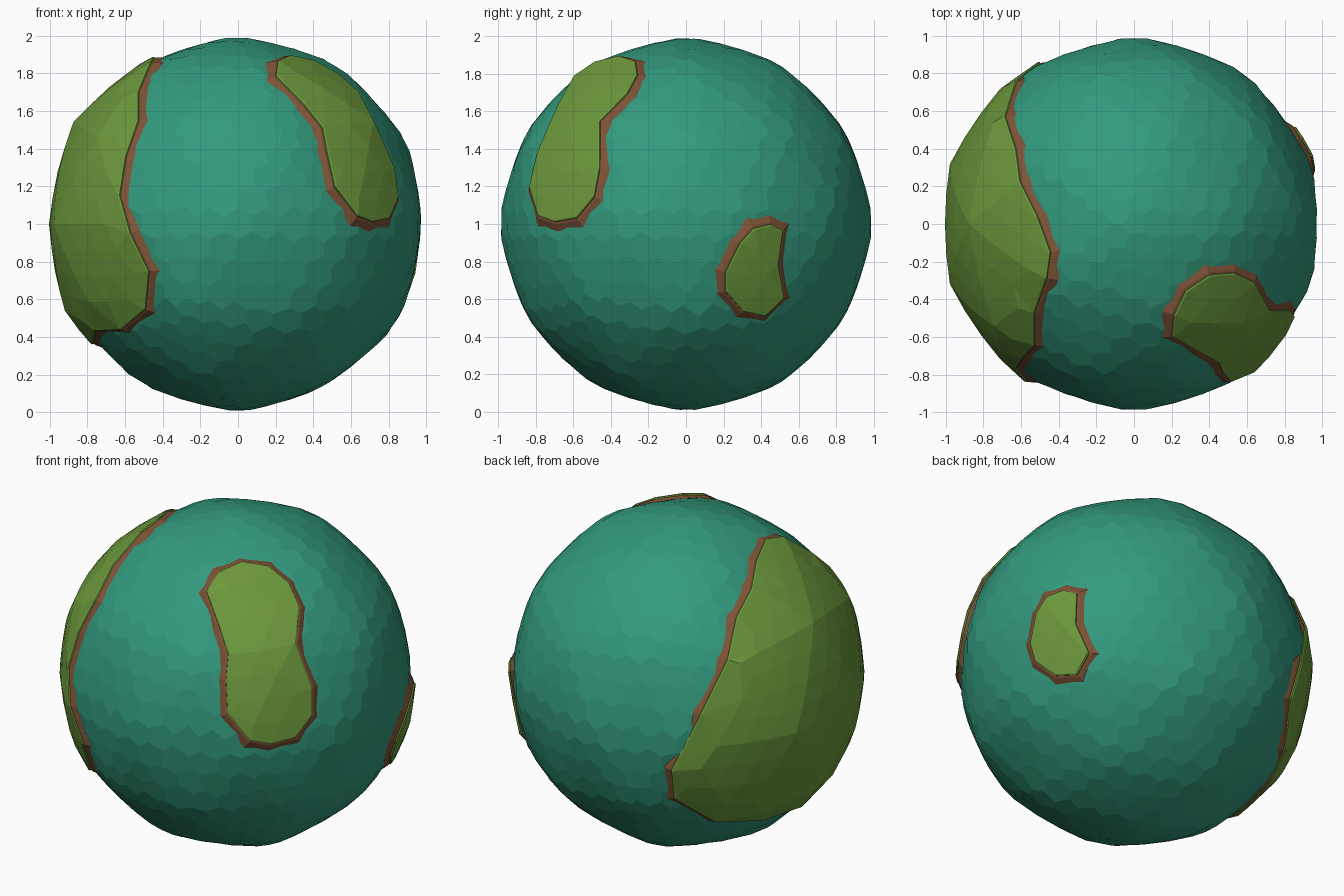
import bpy, bmesh, math, random
from mathutils import Vector, geometry
from mathutils.bvhtree import BVHTree

if "Cube" in bpy.data.objects:
    bpy.data.objects.remove(bpy.data.objects["Cube"])

random.seed(4)
CENTRE = Vector((0, 0, 1))


def material(name, rgb):
    m = bpy.data.materials.new(name)
    m.diffuse_color = (*rgb, 1)
    m.use_nodes = True
    m.node_tree.nodes["Principled BSDF"].inputs["Base Color"].default_value = m.diffuse_color
    return m


WATER = material("water", (0.032, 0.32, 0.205))
GRASS = material("grass", (0.15, 0.315, 0.045))
EARTH = material("earth", (0.21, 0.085, 0.037))


def make(name, verts, faces, mat):
    """Flat shaded object, faces turned away from the globe centre."""
    fixed = []
    for f in faces:
        a, b, c = (verts[i] for i in f[:3])
        n = (b - a).cross(c - a)
        fixed.append(list(f) if n.dot(a + b + c) > 0 else list(f)[::-1])
    me = bpy.data.meshes.new(name)
    me.from_pydata([v + CENTRE for v in verts], [], fixed)
    me.materials.append(mat)
    ob = bpy.data.objects.new(name, me)
    bpy.context.collection.objects.link(ob)
    return ob


# Base shape: a coarse icosphere, half rounded towards a true sphere
coarse = bmesh.new()
bmesh.ops.create_icosphere(coarse, subdivisions=2, radius=1)
tree = BVHTree.FromBMesh(coarse)


def surface(d, lift=0.0):
    d = d.normalized()
    hit = tree.ray_cast(Vector((0, 0, 0)), d)
    r = hit[3] if hit[3] else 0.97
    return d * (0.5 * r + 0.5 + lift)


# Ocean: six-sided facets, one around each vertex of a fine icosphere
fine = bmesh.new()
bmesh.ops.create_icosphere(fine, subdivisions=4, radius=1)
points = [v.co.normalized() for v in fine.verts]
fine.faces.ensure_lookup_table()
fine.faces.index_update()
corners = []
for f in fine.faces:
    jitter = Vector([random.uniform(-0.014, 0.014) for _ in range(3)])
    corners.append(surface(f.calc_center_median() + jitter))
cells = []
for v in fine.verts:
    n = v.co.normalized()
    t = n.orthogonal().normalized()
    b = n.cross(t)
    cells.append([f.index for f in sorted(
        v.link_faces, key=lambda f: math.atan2(f.calc_center_median().dot(b),
                                               f.calc_center_median().dot(t)))])
make("ocean", corners, cells, WATER)


def continent(name, side, outline):
    """outline holds (y, z) points on the unit sphere; side is the sign of x."""
    dirs = [Vector((side * math.sqrt(max(0, 1 - y * y - z * z)), y, z)) for y, z in outline]
    mid = sum(dirs, Vector()).normalized()
    t = mid.orthogonal().normalized()
    b = mid.cross(t)

    def flat(d):
        k = math.acos(max(-1, min(1, d.dot(mid))))
        p = Vector((d.dot(t), d.dot(b)))
        return p.normalized() * k if p.length > 1e-6 else Vector((0, 0))

    def curved(p, lift):
        k = p.length
        q = p.normalized() if k > 1e-6 else Vector((1, 0))
        return surface(mid * math.cos(k) + (t * q.x + b * q.y) * math.sin(k), lift)

    loop = [flat(d) for d in dirs]
    n = len(loop)
    area = sum(loop[i - 1].x * loop[i].y - loop[i].x * loop[i - 1].y for i in range(n))
    if area < 0:
        loop.reverse()

    def ring(off, lift):
        out = []
        for i in range(n):
            e1 = (loop[i] - loop[i - 1]).normalized()
            e2 = (loop[(i + 1) % n] - loop[i]).normalized()
            m = (Vector((e1.y, -e1.x)) + Vector((e2.y, -e2.x))).normalized()
            w = off / max(0.6, m.dot(Vector((e1.y, -e1.x))))
            out.append(curved(loop[i] + m * w, lift))
        return out

    def clear(p):
        for i in range(n):
            q, k = geometry.intersect_point_line(p, loop[i - 1], loop[i])
            if (p - q.to_2d() if k > 0 and k < 1 else p - loop[i]).length < 0.05:
                return False
        return True

    def strip(a, c):
        return [(a + i, a + (i + 1) % n, c + (i + 1) % n, c + i) for i in range(n)]

    # grassy plateau with a small bevelled lip
    inner = [p for p in (flat(d) for d in points if d.dot(mid) > 0.1) if clear(p)]
    res = geometry.delaunay_2d_cdt(loop + inner, [(i, (i + 1) % n) for i in range(n)], [], 1, 1e-5)
    verts = [curved(Vector(p), 0.028) for p in res[0]]
    faces = [tuple(f) for f in res[2]]
    base = len(verts)
    verts += ring(0, 0.028) + ring(0.008, 0.024) + ring(0.010, 0.014)
    faces += strip(base, base + n) + strip(base + n, base + 2 * n)
    make(name + "_land", verts, faces, GRASS)

    # sloping earth shore
    make(name + "_shore", ring(0.004, 0.018) + ring(0.022, 0.014) + ring(0.066, -0.008),
         strip(0, n) + strip(n, 2 * n), EARTH)


continent("large_continent", -1, [
    (-0.15, 0.88), (0.04, 0.85), (0.22, 0.76), (0.40, 0.66), (0.56, 0.47), (0.75, 0.19),
    (0.85, -0.15), (0.80, -0.35), (0.585, -0.53), (0.30, -0.61), (-0.02, -0.63),
    (-0.32, -0.56), (-0.56, -0.55), (-0.74, -0.45), (-0.84, -0.25), (-0.82, -0.05),
    (-0.76, 0.15), (-0.71, 0.36), (-0.64, 0.55), (-0.47, 0.70), (-0.28, 0.84)])

continent("middle_continent", 1, [
    (-0.48, 0.85), (-0.36, 0.89), (-0.28, 0.87), (-0.27, 0.80), (-0.32, 0.70), (-0.46, 0.54),
    (-0.47, 0.30), (-0.50, 0.15), (-0.59, 0.04), (-0.70, 0.02), (-0.775, 0.05),
    (-0.83, 0.20), (-0.79, 0.38), (-0.73, 0.51), (-0.68, 0.64), (-0.59, 0.78)])

continent("small_island", 1, [
    (0.22, -0.26), (0.29, -0.11), (0.36, -0.03), (0.45, -0.01), (0.51, -0.04),
    (0.485, -0.22), (0.51, -0.39), (0.42, -0.48), (0.31, -0.46), (0.22, -0.36)])

coarse.free()
fine.free()
